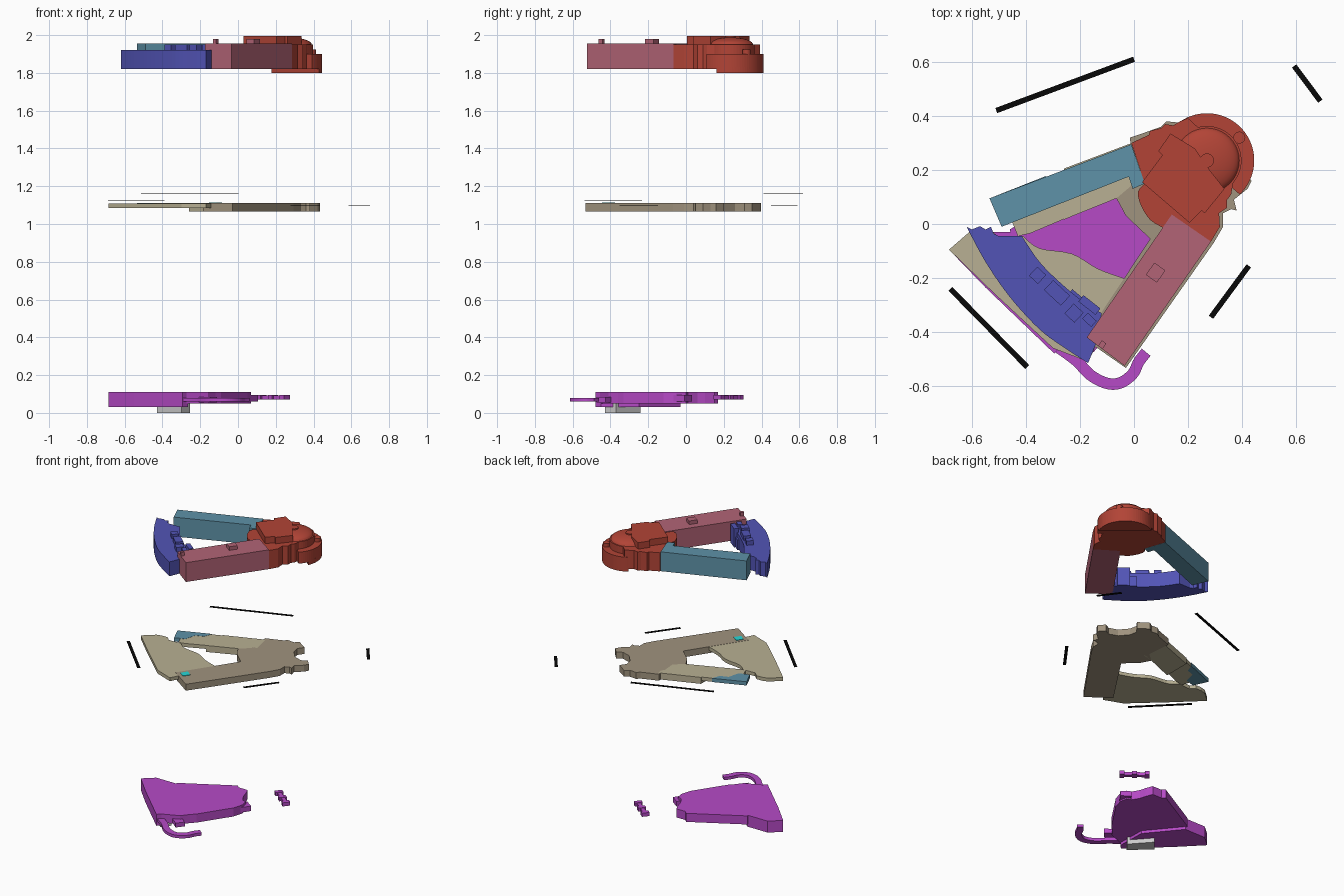
import bpy, bmesh, math
from mathutils import Vector

if "Cube" in bpy.data.objects:
    bpy.data.objects.remove(bpy.data.objects["Cube"])


def mat(name, r, g, b):
    m = bpy.data.materials.new(name)
    m.diffuse_color = [((c / 255 + 0.055) / 1.055) ** 2.4 for c in (r, g, b)] + [1]
    m.use_nodes = True
    m.node_tree.nodes["Principled BSDF"].inputs["Base Color"].default_value = m.diffuse_color
    return m


RED = mat("red", 178, 68, 54)
TEAL = mat("teal", 94, 146, 168)
PINK = mat("pink", 178, 100, 118)
BLUE = mat("blue", 82, 84, 182)
SAND = mat("sand", 184, 176, 147)
STONE = mat("stone", 160, 147, 126)
PURPLE = mat("purple", 182, 74, 198)
CYAN = mat("cyan", 40, 215, 215)
BLACK = mat("black", 8, 8, 8)


def finish(name, bm, m):
    bmesh.ops.recalc_face_normals(bm, faces=bm.faces)
    me = bpy.data.meshes.new(name)
    bm.to_mesh(me)
    bm.free()
    ob = bpy.data.objects.new(name, me)
    bpy.context.collection.objects.link(ob)
    if m:
        me.materials.append(m)
    return ob


def prism(name, pts, z0, z1, m=None):
    """Extrude a plan outline between two heights."""
    bm = bmesh.new()
    f = bm.faces.new([bm.verts.new((x, y, z0)) for x, y in pts])
    top = bmesh.ops.extrude_face_region(bm, geom=[f])["geom"]
    bmesh.ops.translate(bm, vec=(0, 0, z1 - z0),
                        verts=[v for v in top if isinstance(v, bmesh.types.BMVert)])
    return finish(name, bm, m)


def box(name, x, y, l, w, deg, z0, z1, m=None):
    """Box with its length turned by deg in plan."""
    a = math.radians(deg)
    c, s = math.cos(a), math.sin(a)
    pts = [(x + c * i * l / 2 - s * j * w / 2, y + s * i * l / 2 + c * j * w / 2)
           for i, j in ((-1, -1), (1, -1), (1, 1), (-1, 1))]
    return prism(name, pts, z0, z1, m)


def arc(x, y, r, a0, a1, n):
    return [(x + r * math.cos(math.radians(a0 + (a1 - a0) * i / n)),
             y + r * math.sin(math.radians(a0 + (a1 - a0) * i / n))) for i in range(n + 1)]


def strip(path, w):
    """Outline of a band following a path."""
    left, right = [], []
    for i, p in enumerate(path):
        t = (Vector(path[min(i + 1, len(path) - 1)]) - Vector(path[max(i - 1, 0)])).normalized()
        n = Vector((-t.y, t.x)) * w / 2
        left.append(tuple(Vector(p) + n))
        right.append(tuple(Vector(p) - n))
    return left + right[::-1]


def smooth(pts, steps=5):
    """Catmull-Rom points through a short path."""
    q = [Vector(p) for p in [pts[0]] + pts + [pts[-1]]]
    out = []
    for i in range(1, len(q) - 2):
        a, b, c, d = q[i - 1:i + 3]
        for k in range(steps):
            t = k / steps
            out.append(tuple(0.5 * (2 * b + (c - a) * t + (2 * a - 5 * b + 4 * c - d) * t * t
                                    + (3 * b - a - 3 * c + d) * t ** 3)))
    return out + [tuple(pts[-1])]


AX = 49          # heading of the round hall
CX, CY = 0.27, 0.235

# ---- Upper level: wings
prism("upper_north_wing", [(-.535, .095), (-.01, .295), (.04, .15), (-.005, .13), (-.02, .175),
                           (-.49, -.01)], 1.82, 1.955, TEAL)
prism("upper_east_wing", [(-.175, -.42), (-.035, -.525), (.285, -.065), (.14, .035)],
      1.82, 1.955, PINK)
box("east_wing_roof_box", .08, -.18, .055, .05, 55, 1.95, 1.98, PINK)
box("east_wing_end_box", -.118, -.447, .025, .02, 55, 1.95, 1.98, PINK)

# Curved west wing
outer = smooth([(-.62, -.01), (-.55, -.14), (-.46, -.27), (-.35, -.39), (-.255, -.46), (-.17, -.515)])
inner = smooth([(-.12, -.33), (-.185, -.29), (-.27, -.22), (-.35, -.14), (-.415, -.045)])
prism("upper_west_wing", outer + [(-.135, -.43)] + inner +
      [(-.50, -.045), (-.52, -.035), (-.53, -.01), (-.55, -.02), (-.57, -.008), (-.6, -.02)],
      1.82, 1.92, BLUE)
for i, (x, y, l, w) in enumerate([(-.357, -.19, .045, .045), (-.285, -.255, .085, .05),
                                  (-.222, -.33, .05, .05), (-.165, -.355, .045, .03)]):
    box(f"west_wing_roof_box_{i}", x, y, l, w, -43, 1.915, 1.95, BLUE)
box("west_wing_stair_box", -.165, -.3, .08, .03, -38, 1.82, 1.95, BLUE)
box("west_wing_inner_box", -.2, -.285, .1, .03, -40, 1.82, 1.89, BLUE)

# Round hall and its court bulge
prism("hall_body", [(-.01, .30), (.055, .33), (.06, .345), (.1, .355), (.115, .37), (.145, .365),
                    (.17, .38), (.2, .392), (.3, .3), (.375, .2), (.36, .11), (.345, .09),
                    (.345, .06), (.315, .04), (.318, -.01), (.285, -.065), (.14, .03)]
      + smooth([(.11, -.015), (.06, .015), (.025, .07), (.015, .12), (.04, .15)], 3),
      1.82, 1.95, RED)
prism("hall_tower", [(.03, .155), (.205, .005), (.25, .05), (.262, .04), (.335, .13), (.28, .20),
                     (.225, .28), (.135, .335), (.09, .27), (.105, .255)], 1.94, 1.995, RED)
prism("rotunda_lower_drum", arc(CX, CY, .175, AX - 95, AX + 95, 40), 1.82, 1.90, RED)
d = math.degrees(math.acos(.05 / .175))
prism("rotunda_plinth", arc(CX, CY, .175, AX - d, AX + d, 32), 1.80, 1.83, RED)
prism("rotunda_upper_drum", arc(CX, CY, .128, 0, 352.5, 47), 1.89, 1.95, RED)

# Shallow dome with lantern and corner turret
bm = bmesh.new()
bmesh.ops.create_uvsphere(bm, u_segments=40, v_segments=16, radius=1)
bmesh.ops.bisect_plane(bm, geom=bm.verts[:] + bm.edges[:] + bm.faces[:],
                       plane_co=(0, 0, 0), plane_no=(0, 0, -1), clear_outer=True)
bmesh.ops.scale(bm, vec=(.12, .12, .038), verts=bm.verts)
bmesh.ops.translate(bm, vec=(CX, CY, 1.95), verts=bm.verts)
dome = finish("rotunda_dome", bm, RED)
for p in dome.data.polygons:
    p.use_smooth = True
prism("dome_lantern", arc(CX, CY, .026, 0, 345, 23), 1.97, 1.995, RED)
prism("rotunda_turret", arc(.39, .32, .022, 0, 345, 23), 1.88, 1.925, RED)

# ---- Middle level
prism("middle_east_wing", [(-.185, -.425), (-.03, -.533), (.295, -.07), (.33, -.01), (.33, .04),
                           (.36, .055), (.38, .05), (.37, .09), (.42, .13), (.435, .16),
                           (.40, .2), (.36, .18), (.3, .2), (.25, .26), (.24, .31), (.27, .35),
                           (.2, .397), (.17, .375), (.12, .38), (.1, .36), (.03, .335),
                           (-.015, .32), (.0, .15), (-.065, .095), (-.03, .03), (.06, -.055)],
      1.065, 1.11, STONE)
prism("middle_north_wing", [(-.26, .205), (0, .303), (.04, .12), (-.065, .095), (-.26, .016)],
      1.065, 1.11, SAND)
prism("middle_north_wing_end", [(-.40, .145), (-.255, .2), (-.255, .02), (-.385, -.035),
                                (-.43, -.045), (-.45, .005), (-.42, .06)], 1.085, 1.11, SAND)
prism("middle_north_passage", [(-.535, .095), (-.325, .178), (-.345, .12), (-.40, .1),
                               (-.42, .02), (-.49, -.005)], 1.085, 1.111, TEAL)
prism("middle_west_terrace", [(-.685, -.095), (-.515, -.26), (-.3, -.46), (-.17, -.51),
                              (-.13, -.43), (-.02, -.22)]
      + smooth([(-.04, -.2), (-.135, -.165), (-.23, -.11), (-.35, -.09), (-.41, -.045)], 4)
      + [(-.50, -.05), (-.53, -.02), (-.57, -.02), (-.61, -.03)], 1.085, 1.109, SAND)
box("middle_stair_block", -.12, -.41, .05, .05, 55, 1.08, 1.113, CYAN)

# Thin dark strips where the streets run
for i, (a, b, z) in enumerate([((-.51, .42), (0, .61), 1.16), ((-.68, -.24), (-.395, -.53), 1.125),
                               ((.285, -.345), (.425, -.155), 1.10), ((.593, .585), (.69, .455), 1.10)]):
    prism(f"street_strip_{i}", strip([a, b], .02), z - .001, z + .001, BLACK)

# ---- Lower level
prism("lower_hall", [(-.685, -.095), (-.55, -.235), (-.295, -.48), (-.265, -.45), (-.27, -.25),
                     (-.45, -.03), (-.54, -.03), (-.61, -.03)], .03, .11, PURPLE)
prism("lower_hall_east", [(-.28, -.46), (-.16, -.41), (-.12, -.36), (-.09, -.33), (.05, -.12),
                          (.07, -.05), (.06, .0), (.03, .01), (.0, .06), (-.01, .1), (-.03, .15),
                          (-.1, .15), (-.12, .17), (-.46, -.02), (-.40, -.25)],
      .05, .11, PURPLE)
box("lower_hall_step", .055, -.02, .08, .07, 55, .06, .095, PURPLE)
box("lower_side_step", -.17, -.42, .1, .06, -38, .055, .085, PURPLE)
prism("lower_ramp", strip(smooth([(-.29, -.45), (-.215, -.505), (-.16, -.56), (-.10, -.59),
                                  (-.05, -.588), (-.005, -.555), (.018, -.51), (.045, -.475)]), .042),
      .06, .08, PURPLE)
# Separate vault under the round hall
box("lower_vault", .185, .225, .19, .025, -39, .07, .092, PURPLE)
for i, t in enumerate((-.08, 0, .08)):
    box(f"vault_bay_{i}", .185 + t * .777, .225 - t * .629, .03, .05, -39, .07, .095, PURPLE)
# Grey basement
prism("basement", [(-.43, -.31), (-.3, -.43), (-.255, -.37), (-.37, -.24)], 0, .05)
